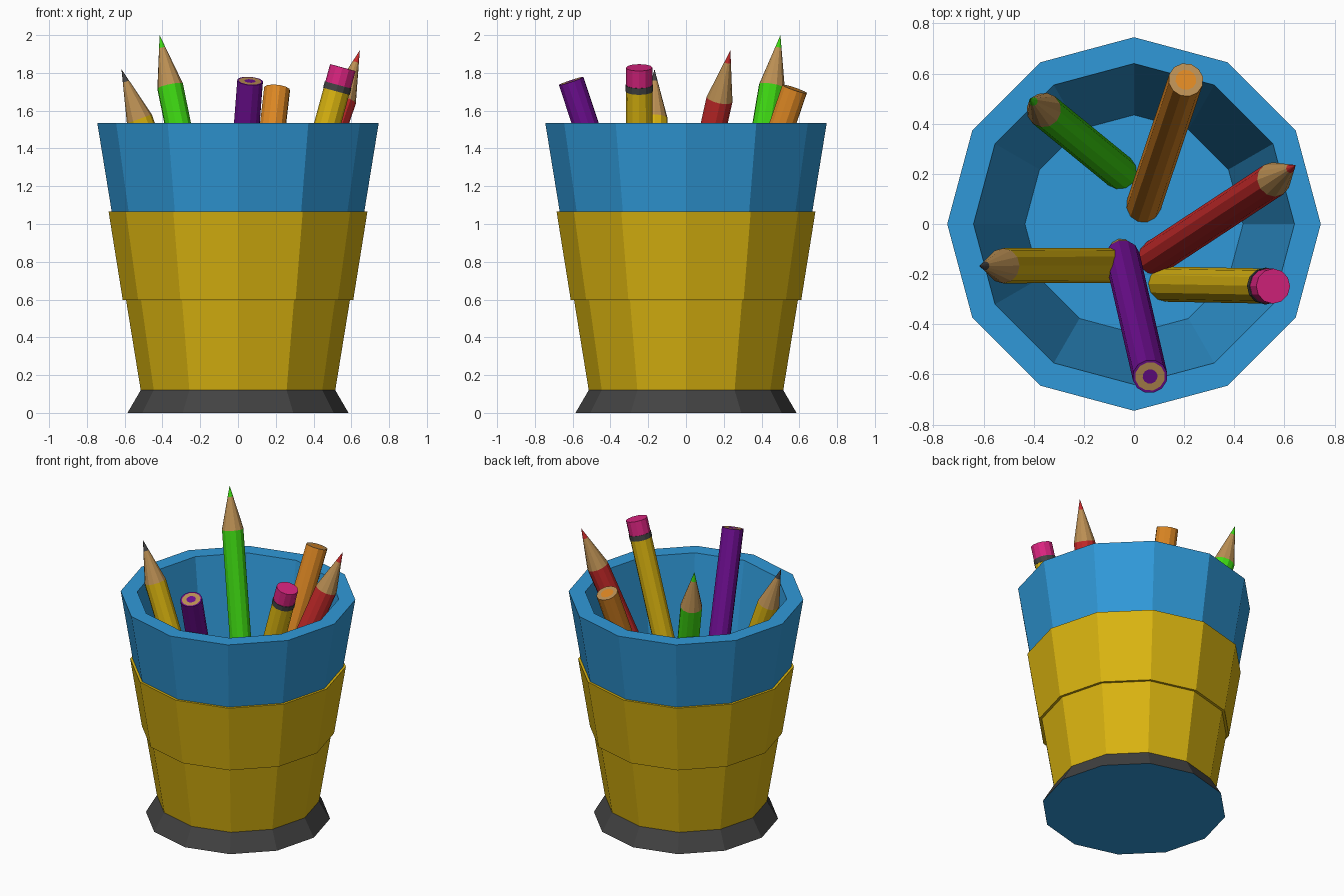
import bpy, bmesh, math
from mathutils import Vector

cube = bpy.data.objects.get("Cube")
if cube:
    bpy.data.objects.remove(cube, do_unlink=True)


def linear(c):
    c /= 255
    return c / 12.92 if c <= 0.04045 else ((c + 0.055) / 1.055) ** 2.4


def material(name, *rgb):
    mat = bpy.data.materials.new(name)
    colour = (*[linear(c) for c in rgb], 1)
    mat.diffuse_color = colour
    mat.use_nodes = True
    mat.node_tree.nodes["Principled BSDF"].inputs["Base Color"].default_value = colour
    return mat


blue = material("blue", 48, 153, 216)
yellow = material("yellow", 218, 180, 16)
grey = material("dark grey", 66, 66, 66)
wood = material("bare wood", 188, 144, 84)
green = material("green", 62, 216, 18)
red = material("red", 200, 42, 42)
orange = material("orange", 222, 136, 36)
purple = material("purple", 110, 14, 145)
pink = material("pink", 218, 36, 128)

SIDES = 12


def lathe(name, start, steps):
    """Spin a profile about z; each step is (radius, height, material of the band leading to it)."""
    bm = bmesh.new()
    mats = []

    def ring(r, z):
        if r == 0:
            return [bm.verts.new((0, 0, z))] * SIDES
        angles = [math.tau * i / SIDES for i in range(SIDES)]
        return [bm.verts.new((r * math.cos(a), r * math.sin(a), z)) for a in angles]

    low = ring(*start)
    for r, z, mat in steps:
        high = ring(r, z)
        if mat not in mats:
            mats.append(mat)
        for i in range(SIDES):
            j = (i + 1) % SIDES
            corners = dict.fromkeys((low[i], low[j], high[j], high[i]))
            bm.faces.new(list(corners)).material_index = mats.index(mat)
        low = high
    mesh = bpy.data.meshes.new(name)
    bm.to_mesh(mesh)
    bm.free()
    for mat in mats:
        mesh.materials.append(mat)
    obj = bpy.data.objects.new(name, mesh)
    bpy.context.collection.objects.link(obj)
    return obj


# Cup: flared foot, two yellow wraps, blue wall with hollow inside
lathe("cup_foot", (0, 0), [(0.585, 0, blue), (0.515, 0.12, grey)])
lathe("lower_wrap", (0.515, 0.12), [(0.593, 0.6, yellow)])
lathe("upper_wrap", (0.59, 0.597),
      [(0.61, 0.597, yellow), (0.685, 1.065, yellow), (0.66, 1.065, yellow)])
lathe("cup_wall", (0.593, 0.6),
      [(0.745, 1.535, blue), (0.64, 1.535, blue), (0.435, 0.27, blue), (0, 0.27, blue)])

# Pencils: each leans from a point on the cup floor to its top point
R = 0.07
FLOOR = 0.27
SUNK = 0.1
CONE = 0.28
LEAD = 0.07


def sharp_end(n, paint, lead):
    return [(R, n - CONE, paint), (R * LEAD / CONE, n - LEAD, wood), (0, n, lead)]


def flat_end(n, paint, rim, core):
    return [(R, n, paint), (rim, n, paint), (core, n, wood), (0, n, paint)]


def eraser_end(n):
    return [(R, n - 0.13, yellow), (R + 0.003, n - 0.13, grey), (R + 0.003, n - 0.095, grey),
            (R, n - 0.095, grey), (R, n, pink), (0, n, pink)]


def pencil(name, foot, top, paint, end, *args, tip_down=False):
    foot, top = Vector((*foot, FLOOR)), Vector(top)
    axis = (top - foot).normalized()
    if tip_down:
        bottom = [(R, 0.05, wood)]
        start = (0, 0.05 - CONE)
    else:
        bottom = [(R, -SUNK, paint)]
        start = (0, -SUNK)
    obj = lathe(name, start, bottom + end((top - foot).length, *args))
    obj.location = foot
    obj.rotation_mode = "QUATERNION"
    obj.rotation_quaternion = axis.to_track_quat("Z", "Y")


pencil("yellow_pencil", (-0.06, -0.165), (-0.617, -0.167, 1.82), yellow, sharp_end, yellow, grey)
pencil("green_pencil", (-0.06, 0.21), (-0.415, 0.5, 2.0), green, sharp_end, green, green)
pencil("red_pencil", (0.09, -0.13), (0.645, 0.235, 1.92), red, sharp_end, red, red)
pencil("orange_pencil", (0.04, 0.08), (0.207, 0.575, 1.715), orange, flat_end, orange, 0.069, 0.042)
pencil("purple_pencil", (-0.05, -0.115), (0.064, -0.608, 1.757), purple, flat_end, purple, 0.06, 0.03,
       tip_down=True)
pencil("eraser_pencil", (0.13, -0.24), (0.555, -0.248, 1.828), yellow, eraser_end)
